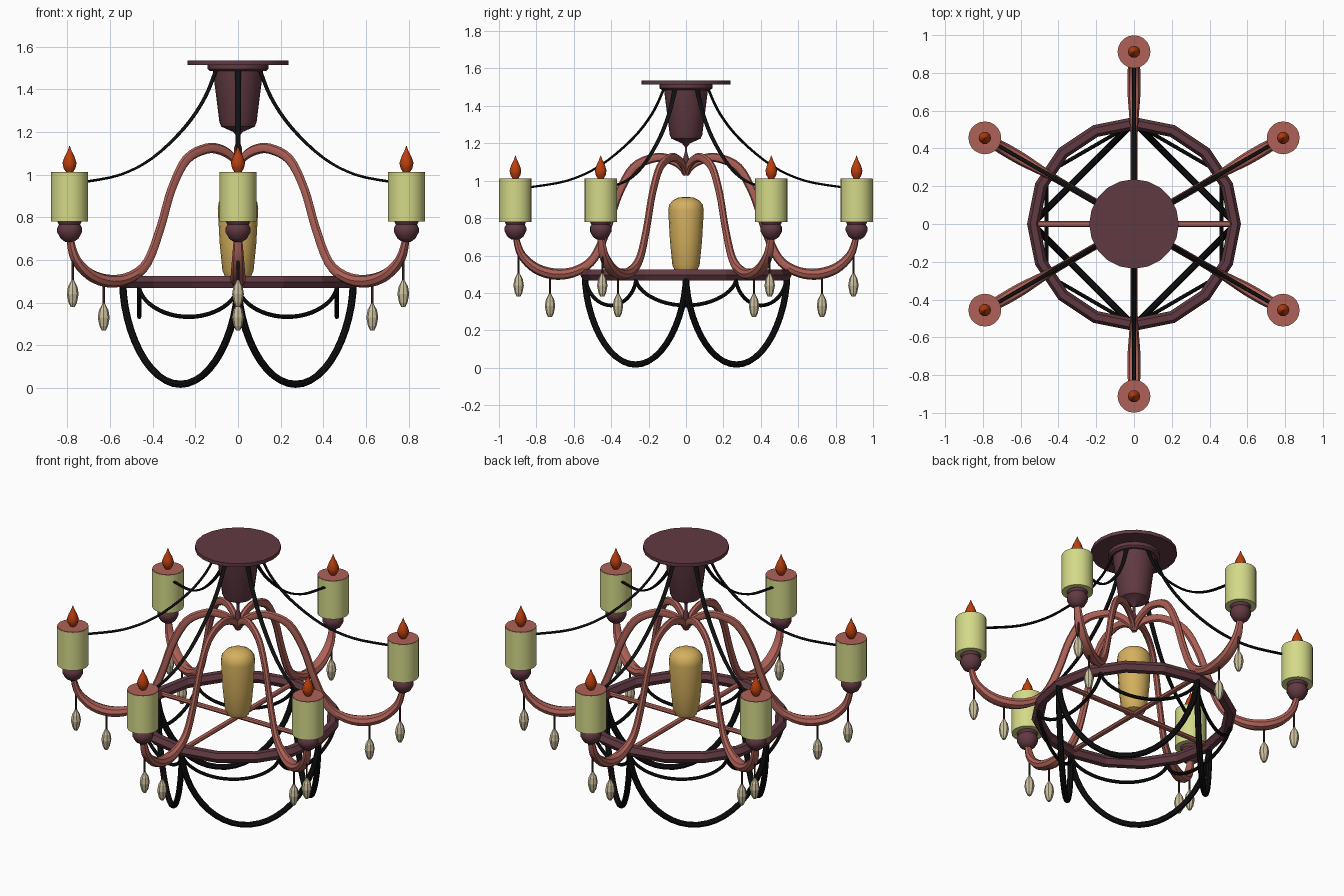
import bpy, bmesh, math
from mathutils import Vector
from math import sin, cos, pi, radians

if "Cube" in bpy.data.objects:
    bpy.data.objects.remove(bpy.data.objects["Cube"])


def material(name, rgb):
    m = bpy.data.materials.new(name)
    m.diffuse_color = (*rgb, 1)
    m.use_nodes = True
    m.node_tree.nodes["Principled BSDF"].inputs["Base Color"].default_value = m.diffuse_color
    return m


PLUM = material("plum", (0.12, 0.042, 0.055))
ROSE = material("rose", (0.42, 0.12, 0.095))
WAX = material("wax", (0.66, 0.70, 0.25))
BEIGE = material("beige", (0.62, 0.54, 0.35))
AMBER = material("amber", (0.66, 0.43, 0.11))
FIRE = material("fire", (0.50, 0.05, 0.005))
BLACK = material("black", (0.005, 0.005, 0.005))
BROWN = material("brown", (0.05, 0.025, 0.02))


def finish(name, bm, mat, smooth):
    bmesh.ops.recalc_face_normals(bm, faces=bm.faces[:])
    me = bpy.data.meshes.new(name)
    bm.to_mesh(me)
    bm.free()
    me.materials.append(mat)
    ob = bpy.data.objects.new(name, me)
    bpy.context.collection.objects.link(ob)
    if smooth:
        bpy.ops.object.select_all(action='DESELECT')
        ob.select_set(True)
        bpy.context.view_layer.objects.active = ob
        bpy.ops.object.shade_smooth_by_angle(angle=radians(40))
    return ob


def skin(name, rings, mat, smooth, closed=False):
    """Join successive vertex rings into a tube, capped unless closed."""
    bm = bmesh.new()
    vs = [[bm.verts.new(p) for p in ring] for ring in rings]
    n = len(vs[0])
    pairs = list(zip(vs, vs[1:])) + ([(vs[-1], vs[0])] if closed else [])
    for a, b in pairs:
        for i in range(n):
            j = (i + 1) % n
            bm.faces.new((a[i], a[j], b[j], b[i]))
    if not closed:
        bm.faces.new(vs[0])
        bm.faces.new(vs[-1])
    return finish(name, bm, mat, smooth)


def lathe(name, profile, x, y, sides, mat, smooth=True):
    rings = [[(x + r * cos(2 * pi * i / sides), y + r * sin(2 * pi * i / sides), z)
              for i in range(sides)] for r, z in profile]
    return skin(name, rings, mat, smooth)


def sweep(name, pts, side, sizes, mat, sides=8):
    """Sweep an ellipse (half width, half height) along a planar path."""
    rings = []
    for i, p in enumerate(pts):
        t = (pts[min(i + 1, len(pts) - 1)] - pts[max(i - 1, 0)]).normalized()
        up = t.cross(side)
        w, h = sizes[i]
        rings.append([p + side * w * cos(2 * pi * k / sides) + up * h * sin(2 * pi * k / sides)
                      for k in range(sides)])
    return skin(name, rings, mat, True)


def spline(pts, steps=4):
    """Catmull-Rom through tuples of any length."""
    out = []
    for i in range(len(pts) - 1):
        a, b, c, d = pts[max(i - 1, 0)], pts[i], pts[i + 1], pts[min(i + 2, len(pts) - 1)]
        for s in range(steps):
            t = s / steps
            out.append(tuple(0.5 * (2 * q + (r - p) * t + (2 * p - 5 * q + 4 * r - u) * t * t
                                    + (3 * q - p - 3 * r + u) * t ** 3)
                             for p, q, r, u in zip(a, b, c, d)))
    return out + [pts[-1]]


def radial(name, table, ang, mat):
    """Sweep rows of (radius, z, half width, half height) at an angle."""
    rows = spline(table)
    pts = [Vector((r * cos(ang), r * sin(ang), z)) for r, z, w, h in rows]
    sweep(name, pts, Vector((-sin(ang), cos(ang), 0)), [(w, h) for _, _, w, h in rows], mat)


def swag(name, a0, a1, radius, top, bottom, thick):
    """Hanging loop between two points of the ring."""
    a = Vector((radius * cos(a0), radius * sin(a0), top))
    b = Vector((radius * cos(a1), radius * sin(a1), top))
    pts = []
    for i in range(25):
        th = pi * i / 24
        p = a.lerp(b, (1 - cos(th)) / 2)
        p.z -= (top - bottom) * max(sin(th), 0) ** 1.15
        pts.append(p)
    side = (b - a).normalized().cross(Vector((0, 0, 1)))
    sweep(name, pts, side, [(thick, thick)] * 25, BLACK)


# ceiling canopy, collar and tapered body
lathe("canopy_plate", [(0.237, 1.515), (0.237, 1.536)], 0, 0, 20, PLUM)
lathe("canopy_collar", [(0.13, 1.485), (0.142, 1.495), (0.142, 1.52)], 0, 0, 20, PLUM)
lathe("canopy_body", [(0.006, 1.18), (0.022, 1.20), (0.078, 1.225), (0.087, 1.245),
                      (0.118, 1.49)], 0, 0, 20, PLUM)
lathe("stem", [(0.008, 1.03), (0.014, 1.08), (0.016, 1.12), (0.007, 1.15), (0.007, 1.20)],
      0, 0, 10, PLUM)

# glass bulb in the middle
lathe("bulb", [(0.03, 0.505), (0.058, 0.515), (0.073, 0.55), (0.086, 0.68), (0.095, 0.84),
               (0.09, 0.872), (0.07, 0.895), (0.04, 0.91), (0.01, 0.913)], 0, 0, 16, AMBER)

# faceted ring and its two cross bars
skin("ring", [[((0.533 + 0.033 * cos(v)) * cos(u), (0.533 + 0.033 * cos(v)) * sin(u),
                0.496 + 0.033 * sin(v)) for v in [pi / 3 * k for k in range(6)]]
              for u in [2 * pi * j / 16 for j in range(16)]], PLUM, False, True)
for k in range(2):
    d = Vector((cos(k * pi / 2), sin(k * pi / 2), 0))
    ends = [d * -0.53 + Vector((0, 0, 0.5)), d * 0.53 + Vector((0, 0, 0.5))]
    sweep("cross_bar", ends, Vector((-d.y, d.x, 0)), [(0.016, 0.013)] * 2, ROSE)

# black swags under the ring: four deep, six shallow
for k in range(4):
    swag("deep_swag", k * pi / 2, (k + 1) * pi / 2, 0.54, 0.485, 0.017, 0.017)
for k in range(6):
    swag("shallow_swag", radians(30 + 60 * k), radians(90 + 60 * k), 0.535, 0.475, 0.333, 0.01)

ARM = [(0.005, 1.03, 0.010, 0.010), (0.03, 1.08, 0.016, 0.02), (0.09, 1.115, 0.018, 0.024),
       (0.17, 1.122, 0.018, 0.024), (0.28, 1.07, 0.018, 0.024), (0.36, 0.93, 0.018, 0.022),
       (0.42, 0.75, 0.018, 0.022), (0.49, 0.59, 0.02, 0.024), (0.58, 0.52, 0.026, 0.027),
       (0.69, 0.50, 0.034, 0.03), (0.80, 0.53, 0.034, 0.028), (0.88, 0.605, 0.028, 0.022),
       (0.91, 0.70, 0.02, 0.016)]
CHAIN = [(0.115, 1.50, 0.014, 0.007), (0.18, 1.36, 0.013, 0.007), (0.29, 1.22, 0.013, 0.007),
         (0.46, 1.08, 0.012, 0.006), (0.635, 1.0, 0.011, 0.006), (0.835, 0.965, 0.01, 0.006)]

for k in range(6):
    ang = radians(30 + 60 * k)
    cx, cy = 0.912 * cos(ang), 0.912 * sin(ang)
    radial("arm", ARM, ang, ROSE)
    radial("upper_chain", CHAIN, ang, BLACK)
    # candle cup, candle, candle top, flame
    lathe("candle_cup", [(0.02, 0.685), (0.042, 0.70), (0.058, 0.73), (0.058, 0.75),
                         (0.05, 0.765), (0.06, 0.785)], cx, cy, 16, PLUM)
    lathe("candle", [(0.087, 0.78), (0.087, 1.01)], cx, cy, 20, WAX)
    lathe("candle_top", [(0.086, 1.0), (0.086, 1.013)], cx, cy, 20, ROSE)
    lathe("flame", [(0.012, 1.005), (0.028, 1.03), (0.033, 1.055), (0.023, 1.085),
                    (0.01, 1.11), (0.001, 1.135)], cx, cy, 10, FIRE)
    # two hanging drops on thin rods
    for r, top, z in ((0.895, 0.62, 0.38), (0.727, 0.51, 0.27)):
        px, py = r * cos(ang), r * sin(ang)
        lathe("drop_rod", [(0.006, z + 0.11), (0.006, top)], px, py, 6, BROWN)
        lathe("drop", [(0.01, z), (0.02, z + 0.02), (0.028, z + 0.06), (0.022, z + 0.095),
                       (0.006, z + 0.125)], px, py, 8, BEIGE, False)
